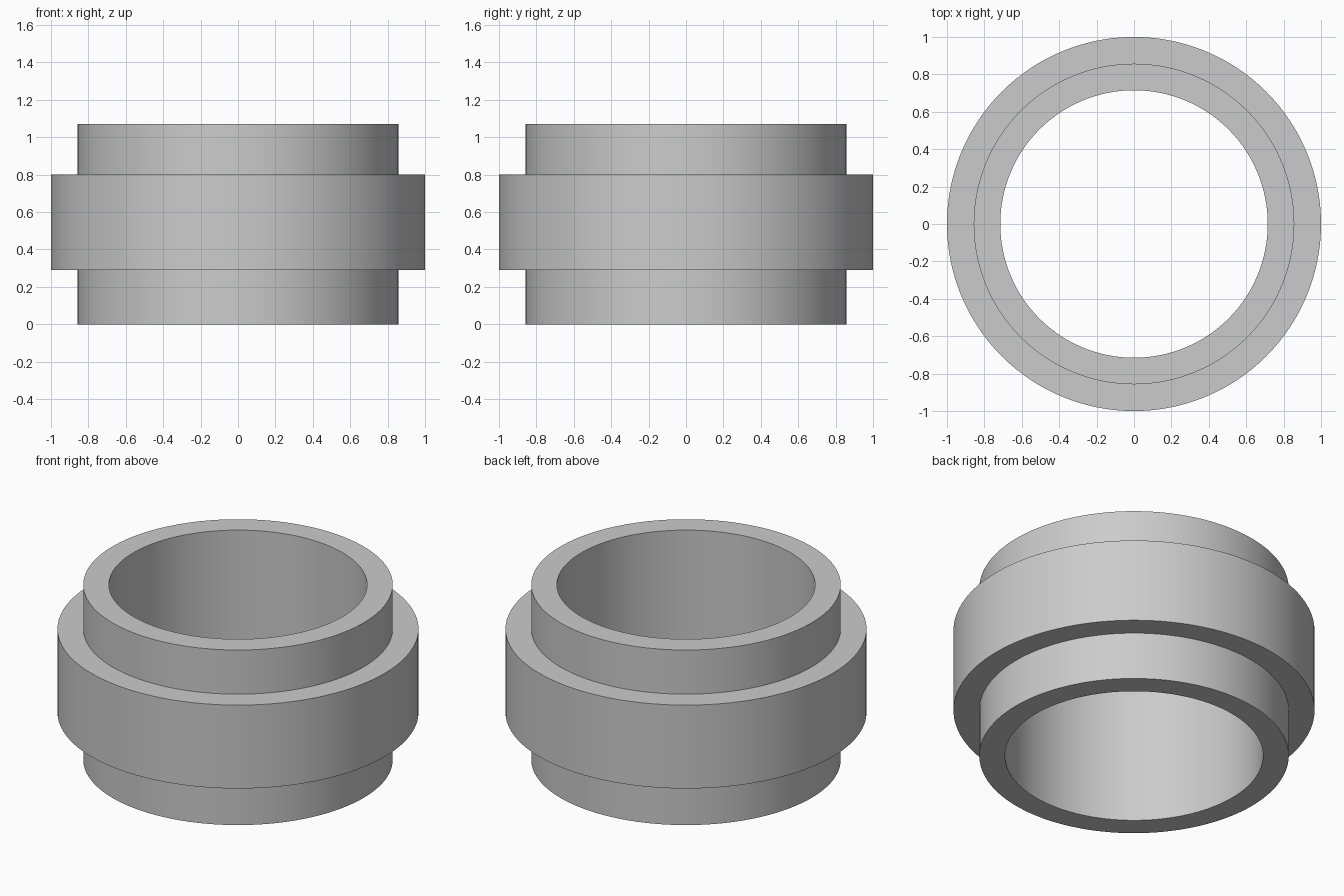
import bpy
import math

cube = bpy.data.objects.get("Cube")
if cube:
    bpy.data.objects.remove(cube, do_unlink=True)

# Plain grey material
grey = bpy.data.materials.new("plain_grey")
grey.use_nodes = True
colour = (0.6, 0.6, 0.6, 1)
grey.diffuse_color = colour
grey.node_tree.nodes["Principled BSDF"].inputs["Base Color"].default_value = colour

SEGMENTS = 128
BORE, SLEEVE, COLLAR = 0.715, 0.857, 1.0
LOW, HIGH, TOP = 0.29, 0.80, 1.07


def lathe(name, profile):
    """Revolve a closed (radius, height) outline around z."""
    count = len(profile)
    verts, faces = [], []
    for s in range(SEGMENTS):
        a = math.tau * s / SEGMENTS
        verts += [(r * math.cos(a), r * math.sin(a), z) for r, z in profile]
    for s in range(SEGMENTS):
        here, there = s * count, (s + 1) % SEGMENTS * count
        for i in range(count):
            j = (i + 1) % count
            faces.append((here + i, there + i, there + j, here + j))
    mesh = bpy.data.meshes.new(name)
    mesh.from_pydata(verts, [], faces)
    mesh.materials.append(grey)
    obj = bpy.data.objects.new(name, mesh)
    bpy.context.collection.objects.link(obj)
    bpy.ops.object.select_all(action="DESELECT")
    obj.select_set(True)
    bpy.context.view_layer.objects.active = obj
    bpy.ops.object.shade_smooth_by_angle(angle=math.radians(30))
    return obj


# Hollow sleeve with a wider collar around its middle
lathe("collared_bushing", [
    (BORE, 0), (SLEEVE, 0), (SLEEVE, LOW), (COLLAR, LOW),
    (COLLAR, HIGH), (SLEEVE, HIGH), (SLEEVE, TOP), (BORE, TOP),
])
